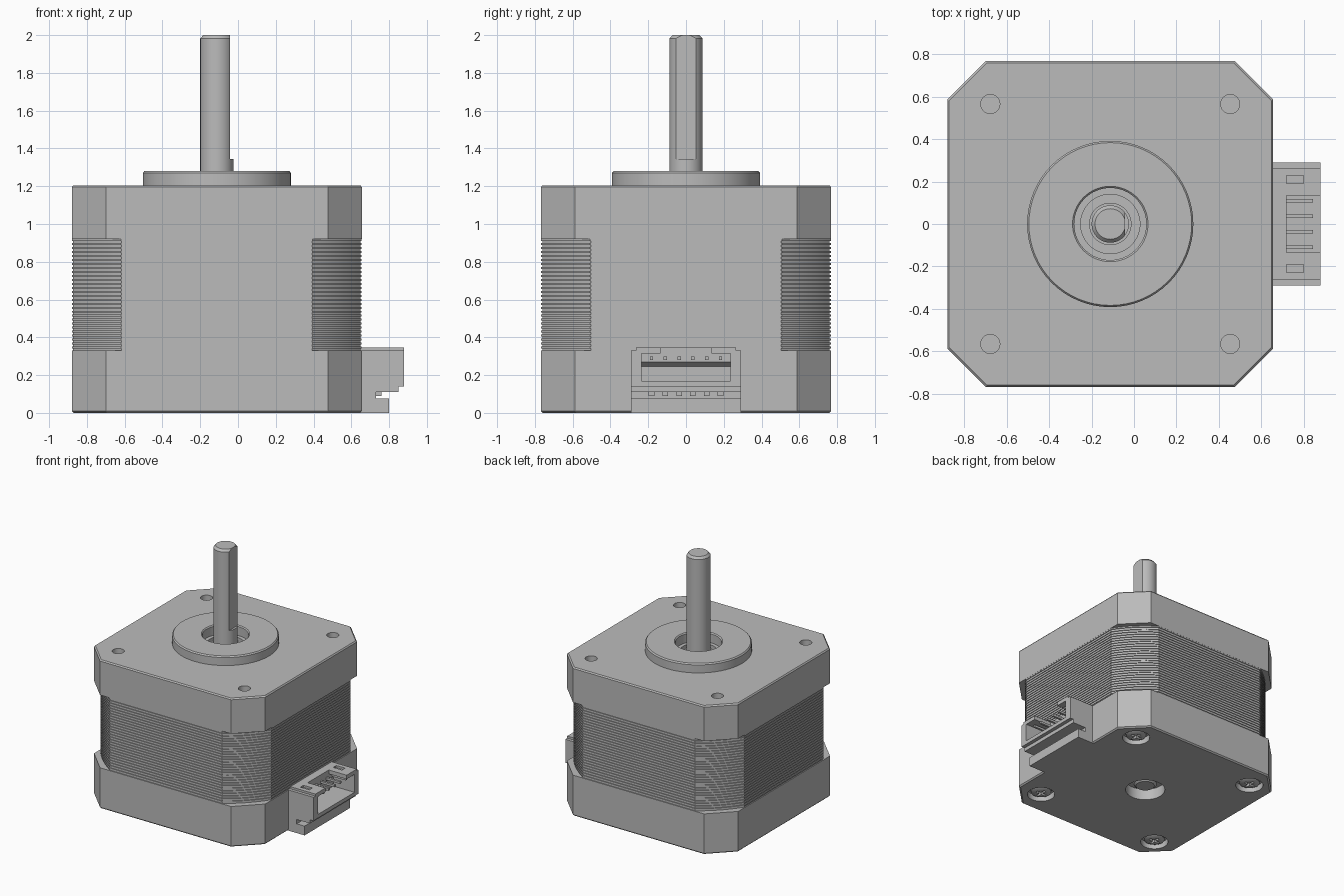
import bpy, bmesh, math
from math import cos, sin, pi, radians

if "Cube" in bpy.data.objects:
    bpy.data.objects.remove(bpy.data.objects["Cube"], do_unlink=True)

CX = -0.112      # motor axis
HALF = 0.768     # half width of the square body
HOLE = 0.566     # mounting hole offset

grey = bpy.data.materials.new("plain_grey")
grey.use_nodes = True
grey.diffuse_color = (0.5, 0.5, 0.5, 1)
grey.node_tree.nodes["Principled BSDF"].inputs["Base Color"].default_value = (0.5, 0.5, 0.5, 1)


def make(name, bm):
    bmesh.ops.recalc_face_normals(bm, faces=bm.faces)
    mesh = bpy.data.meshes.new(name)
    bm.to_mesh(mesh)
    bm.free()
    mesh.materials.append(grey)
    ob = bpy.data.objects.new(name, mesh)
    bpy.context.collection.objects.link(ob)
    return ob


def activate(ob):
    bpy.ops.object.select_all(action='DESELECT')
    ob.select_set(True)
    bpy.context.view_layer.objects.active = ob


def smooth(ob):
    activate(ob)
    bpy.ops.object.shade_smooth_by_angle(angle=radians(30))


def cut(ob, cutter):
    mod = ob.modifiers.new("cut", 'BOOLEAN')
    mod.operation, mod.solver, mod.object = 'DIFFERENCE', 'EXACT', cutter
    activate(ob)
    bpy.ops.object.modifier_apply(modifier=mod.name)
    bpy.data.objects.remove(cutter, do_unlink=True)


def loft(name, outline, levels):
    """Stack copies of an outline; levels are (z, inset)."""
    bm = bmesh.new()
    rings = []
    for z, inset in levels:
        k = 1 - inset / HALF
        rings.append([bm.verts.new((CX + x * k, y * k, z)) for x, y in outline])
    n = len(outline)
    for a, b in zip(rings, rings[1:]):
        for i in range(n):
            bm.faces.new((a[i], a[(i + 1) % n], b[(i + 1) % n], b[i]))
    bm.faces.new(rings[0])
    bm.faces.new(rings[-1])
    return make(name, bm)


def lathe(name, profile, x=CX, y=0, ring=False, steps=64):
    """Revolve (radius, z) points; ring closes the section, else the ends are capped."""
    bm = bmesh.new()
    loops = [[bm.verts.new((x + r * cos(2 * pi * i / steps), y + r * sin(2 * pi * i / steps), z))
              for i in range(steps)] for r, z in profile]
    pairs = list(zip(loops, loops[1:]))
    if ring:
        pairs.append((loops[-1], loops[0]))
    else:
        bm.faces.new(loops[0])
        bm.faces.new(loops[-1])
    for a, b in pairs:
        for i in range(steps):
            j = (i + 1) % steps
            bm.faces.new((a[i], a[j], b[j], b[i]))
    return make(name, bm)


def box(name, x0, x1, y0, y1, z0, z1):
    bm = bmesh.new()
    bmesh.ops.create_cube(bm, size=1)
    for v in bm.verts:
        v.co = ((x0, x1)[v.co.x > 0], (y0, y1)[v.co.y > 0], (z0, z1)[v.co.z > 0])
    return make(name, bm)


corners = [(CX + sx * HOLE, sy * HOLE) for sx in (-1, 1) for sy in (-1, 1)]

# End caps: chamfered squares with a small edge bevel
c = HALF - 0.18
octagon = [(HALF, -c), (HALF, c), (c, HALF), (-c, HALF),
           (-HALF, c), (-HALF, -c), (-c, -HALF), (c, -HALF)]
lower_cap = loft("lower_cap", octagon, [(0, 0.01), (0.01, 0), (0.33, 0)])
upper_cap = loft("upper_cap", octagon, [(0.92, 0), (1.195, 0), (1.205, 0.008)])
cut(upper_cap, lathe("bore", [(0.17, 1.08), (0.17, 1.3)]))
cut(lower_cap, lathe("bore", [(0.15, -0.1), (0.15, 0.09)]))
for x, y in corners:
    cut(upper_cap, lathe("bore", [(0.045, 1.0), (0.045, 1.3)], x, y, steps=32))
    cut(lower_cap, lathe("bore", [(0.105, -0.1), (0.105, 0.05)], x, y, steps=32))
smooth(upper_cap)
smooth(lower_cap)

# Laminated core: square clipped by a circle, in thin grooved sheets
R = 0.921
a0 = math.acos(HALF / R)
outline = []
for q in range(4):
    for i in range(9):
        a = q * pi / 2 + a0 + (pi / 2 - 2 * a0) * i / 8
        outline.append((R * cos(a), R * sin(a)))
sheets = 28
pitch = 0.59 / sheets
levels = []
for i in range(sheets):
    z = 0.33 + i * pitch
    levels += [(z, 0.007), (z + pitch / 2, 0.007), (z + pitch / 2, 0.001), (z + pitch, 0.001)]
smooth(loft("laminated_core", outline, levels))

# Raised pilot ring and bearing
smooth(lathe("pilot_ring", [(0.17, 1.19), (0.392, 1.19), (0.392, 1.27), (0.384, 1.28),
                            (0.178, 1.28), (0.17, 1.272)], ring=True))
smooth(lathe("bearing_outer_race", [(0.14, 1.08), (0.17, 1.08), (0.17, 1.2), (0.14, 1.2)], ring=True))
smooth(lathe("bearing_inner_race", [(0.08, 1.08), (0.1, 1.08), (0.1, 1.21), (0.08, 1.21)], ring=True))
smooth(lathe("bearing_shield", [(0.09, 1.08), (0.15, 1.08), (0.15, 1.15), (0.09, 1.15)], ring=True))

# Shaft with a flat on the +x side
shaft = lathe("shaft", [(0.088, 1.08), (0.088, 1.982), (0.072, 2.0)])
cut(shaft, box("flat_cutter", CX + 0.07, CX + 0.2, -0.2, 0.2, 1.345, 2.1))
smooth(shaft)
smooth(lathe("shaft_end", [(0.07, 0.035), (0.088, 0.05), (0.088, 0.12)]))

# Cross-head screws in the underside
for i, (x, y) in enumerate(corners):
    screw = lathe("screw_%d" % (i + 1), [(0.055, 0.008), (0.078, 0.02), (0.082, 0.06)], x, y, steps=32)
    cut(screw, box("slot", x - 0.045, x + 0.045, y - 0.01, y + 0.01, -0.1, 0.035))
    cut(screw, box("slot", x - 0.01, x + 0.01, y - 0.045, y + 0.045, -0.1, 0.035))
    smooth(screw)

# Connector base: tab, spacer and board
X0 = 0.645
box("connector_tab", X0, 0.8, -0.29, 0.29, 0, 0.075)
box("connector_spacer", X0, 0.73, -0.29, 0.29, 0.075, 0.11)
box("connector_board", X0, 0.85, -0.29, 0.29, 0.11, 0.14)

# Connector housing, open towards +x with a notch in the roof
bm = bmesh.new()
section = [(X0, 0.14), (0.69, 0.14), (0.69, 0.245), (0.72, 0.27), (0.72, 0.347), (X0, 0.347)]
back = bm.faces.new([bm.verts.new((x, -0.25, z)) for x, z in section])
moved = bmesh.ops.extrude_face_region(bm, geom=[back])["geom"]
bmesh.ops.translate(bm, vec=(0, 0.5, 0), verts=[g for g in moved if isinstance(g, bmesh.types.BMVert)])
make("connector_back", bm)
box("connector_floor", X0, 0.88, -0.25, 0.25, 0.14, 0.17)
for side, s in (("left", 1), ("right", -1)):
    def part(name, x0, x1, y0, y1, z0, z1):
        box(side + "_" + name, x0, x1, min(s * y0, s * y1), max(s * y0, s * y1), z0, z1)
    part("connector_wall", X0, 0.88, 0.235, 0.265, 0.14, 0.347)
    part("connector_flange", X0, 0.88, 0.265, 0.29, 0.14, 0.33)
    part("roof_inner", 0.72, 0.88, 0.135, 0.19, 0.315, 0.347)
    part("roof_outer", 0.72, 0.88, 0.23, 0.25, 0.315, 0.347)
    part("roof_slot_floor", 0.72, 0.8, 0.19, 0.23, 0.315, 0.33)
    part("roof_slot_end", 0.8, 0.88, 0.19, 0.23, 0.315, 0.347)

# Six pins with solder feet
for i in range(6):
    y = (i - 2.5) * 0.073
    box("pin_%d" % (i + 1), 0.7, 0.845, y - 0.009, y + 0.009, 0.28, 0.298)
    box("pin_foot_%d" % (i + 1), 0.73, 0.76, y - 0.015, y + 0.015, 0.09, 0.11)
